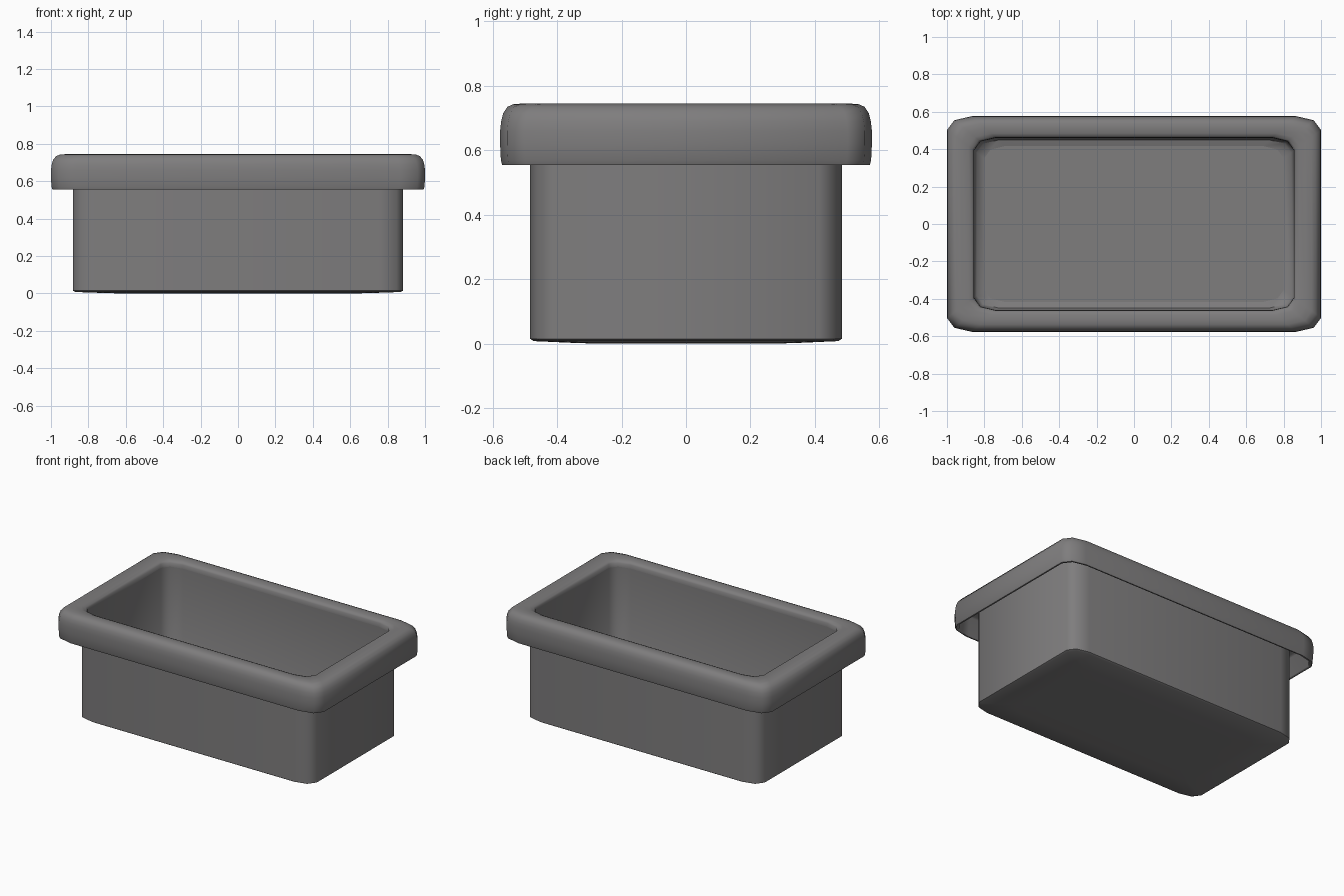
import bpy
import bmesh
import math

cube = bpy.data.objects.get("Cube")
if cube:
    bpy.data.objects.remove(cube, do_unlink=True)

# Single dark grey colour
grey = bpy.data.materials.new("dark grey")
grey.use_nodes = True
colour = (0.21, 0.205, 0.207, 1)
grey.diffuse_color = colour
grey.node_tree.nodes["Principled BSDF"].inputs["Base Color"].default_value = colour

CORNER_STEPS = 2


def rounded_ring(bm, inset, z):
    """Rounded rectangle, inset from the outermost outline of the rim."""
    half_x = 1 - inset
    half_y = 0.577 - 0.8 * inset
    radius_x = 0.135 - 0.12 * inset
    radius_y = 0.075 - 0.05 * inset
    ring = []
    for quarter, (sx, sy) in enumerate([(1, 1), (-1, 1), (-1, -1), (1, -1)]):
        for step in range(CORNER_STEPS + 1):
            angle = (quarter + step / CORNER_STEPS) * math.pi / 2
            x = sx * (half_x - radius_x) + radius_x * math.cos(angle)
            y = sy * (half_y - radius_y) + radius_y * math.sin(angle)
            ring.append(bm.verts.new((x, y, z)))
    return ring


def loft(name, profile, capped=False):
    """Sweep an (inset, height) profile around the rounded rectangle."""
    bm = bmesh.new()
    rings = [rounded_ring(bm, inset, z) for inset, z in profile]
    for lower, upper in zip(rings, rings[1:]):
        for i in range(len(lower)):
            j = (i + 1) % len(lower)
            bm.faces.new((lower[i], lower[j], upper[j], upper[i]))
    if capped:
        bm.faces.new(rings[0])
        bm.faces.new(list(reversed(rings[-1])))
    bmesh.ops.recalc_face_normals(bm, faces=bm.faces)
    mesh = bpy.data.meshes.new(name)
    bm.to_mesh(mesh)
    bm.free()
    mesh.materials.append(grey)
    obj = bpy.data.objects.new(name, mesh)
    bpy.context.collection.objects.link(obj)
    bpy.ops.object.select_all(action="DESELECT")
    obj.select_set(True)
    bpy.context.view_layer.objects.active = obj
    bpy.ops.object.shade_smooth_by_angle(angle=math.radians(48))
    return obj


# Inner basin walls and floor
loft("basin_inside", [(0.145, 0.7), (0.147, 0.06), (0.16, 0.035), (0.2, 0.025)])
# Outer walls, slightly domed underside and inner floor
loft("basin_outside", [(0.117, 0.7), (0.117, 0.015), (0.13, 0.008), (0.3, 0.002), (0.4, 0)])
for name, inset, z in (("basin_floor", 0.2, 0.025), ("basin_base", 0.4, 0)):
    bm = bmesh.new()
    face = bm.faces.new(rounded_ring(bm, inset, z))
    if name == "basin_base":
        face.normal_flip()
    mesh = bpy.data.meshes.new(name)
    bm.to_mesh(mesh)
    bm.free()
    mesh.materials.append(grey)
    bpy.context.collection.objects.link(bpy.data.objects.new(name, mesh))

# Overhanging rim: hollow underside, outer skirt, rounded top, inner lip
rim = loft("rim", [
    (0.117, 0.7), (0.035, 0.7), (0.025, 0.69), (0.022, 0.56), (0.018, 0.555),
    (0.008, 0.555), (0.003, 0.57), (0, 0.62), (0, 0.66), (0.004, 0.69),
    (0.012, 0.715), (0.028, 0.735), (0.05, 0.743), (0.08, 0.745),
    (0.115, 0.742), (0.135, 0.735), (0.143, 0.725), (0.145, 0.7),
])

# The inner walls must face into the hollow
inside = bpy.data.objects["basin_inside"].data
if any(p.normal.dot(p.center) > 0 and abs(p.normal.z) < 0.3 for p in inside.polygons):
    inside.flip_normals()
